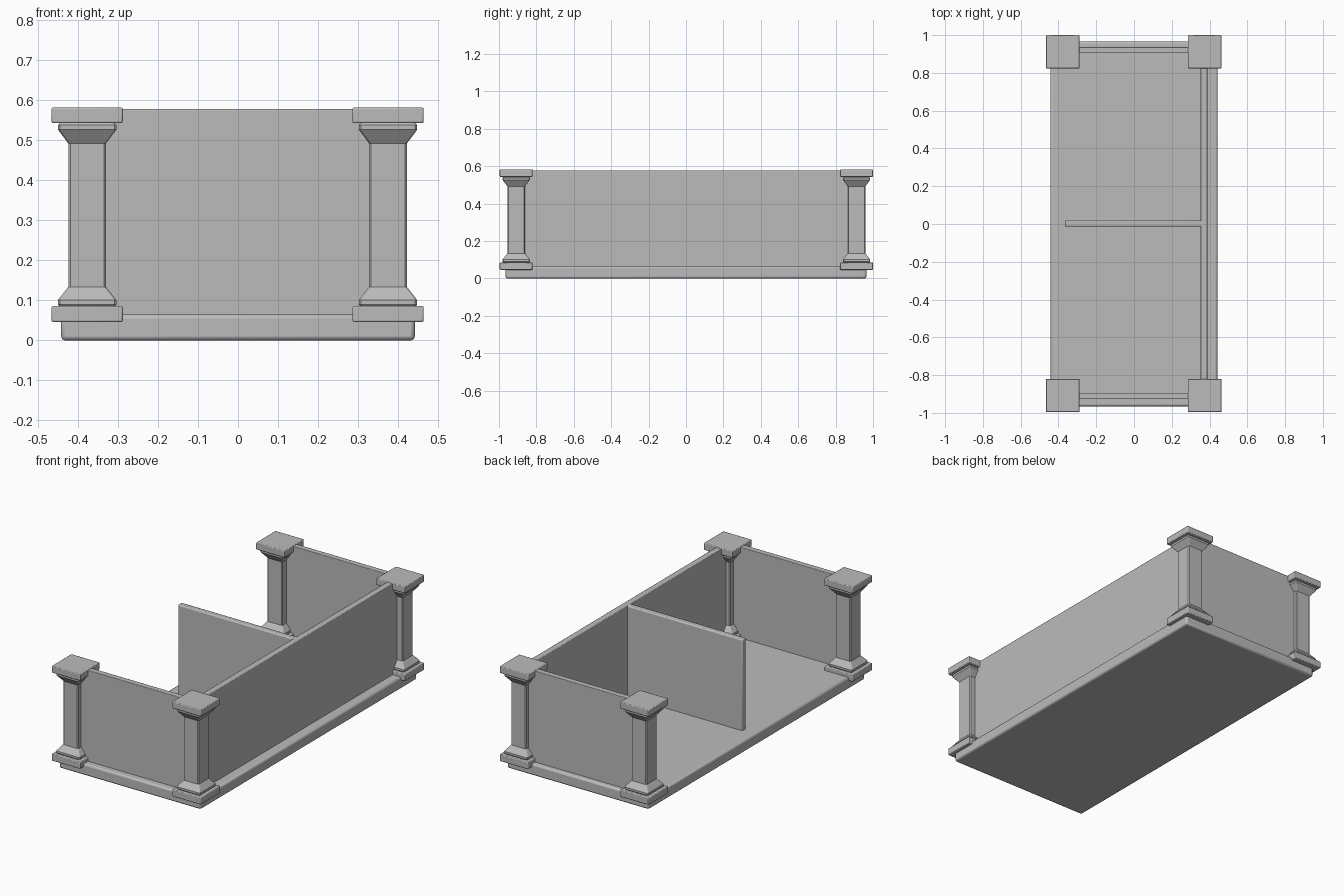
import bpy
import bmesh
from math import radians

cube = bpy.data.objects.get("Cube")
if cube:
    bpy.data.objects.remove(cube, do_unlink=True)

grey = bpy.data.materials.new("plain grey")
grey.use_nodes = True
grey.diffuse_color = (0.5, 0.5, 0.5, 1)
grey.node_tree.nodes["Principled BSDF"].inputs["Base Color"].default_value = (0.5, 0.5, 0.5, 1)


def finish(name, bm, bevel=0.0, segments=2):
    """Turn a bmesh into a named object with softened edges."""
    bmesh.ops.recalc_face_normals(bm, faces=bm.faces)
    mesh = bpy.data.meshes.new(name)
    bm.to_mesh(mesh)
    bm.free()
    mesh.materials.append(grey)
    obj = bpy.data.objects.new(name, mesh)
    bpy.context.collection.objects.link(obj)
    if bevel:
        mod = obj.modifiers.new("soft edges", "BEVEL")
        mod.width = bevel
        mod.segments = segments
        mod.limit_method = "ANGLE"
        mod.angle_limit = radians(30)
    bpy.ops.object.select_all(action="DESELECT")
    obj.select_set(True)
    bpy.context.view_layer.objects.active = obj
    bpy.ops.object.shade_smooth_by_angle(angle=radians(30))
    return obj


def box(name, x, y, z, bevel, segments=2):
    """Box between (low, high) pairs on each axis."""
    bm = bmesh.new()
    bmesh.ops.create_cube(bm, size=1)
    for v in bm.verts:
        v.co = [pair[0] if c < 0 else pair[1] for c, pair in zip(v.co, (x, y, z))]
    return finish(name, bm, bevel, segments)


def shaft(name, cx, cy, profile, cut):
    """Square shaft with chamfered corners, lofted from (half width, height) pairs."""
    bm = bmesh.new()
    rings = []
    for h, z in profile:
        a = h - cut
        ring = [(h, -a), (h, a), (a, h), (-a, h), (-h, a), (-h, -a), (-a, -h), (a, -h)]
        rings.append([bm.verts.new((cx + px, cy + py, z)) for px, py in ring])
    for low, high in zip(rings, rings[1:]):
        for i in range(len(low)):
            j = (i + 1) % len(low)
            bm.faces.new((low[i], low[j], high[j], high[i]))
    bm.faces.new(rings[0])
    bm.faces.new(rings[-1])
    return finish(name, bm)


# Floor slab
box("floor_slab", (-0.442, 0.442), (-0.965, 0.965), (0, 0.065), 0.01)

# Long wall, end walls and middle divider
TOP = 0.578
box("long_wall", (0.352, 0.388), (-0.91, 0.91), (0.05, TOP), 0.003)
box("rear_end_wall", (-0.378, 0.374), (0.904, 0.937), (0.05, TOP), 0.003)
box("front_end_wall", (-0.378, 0.374), (-0.927, -0.894), (0.05, TOP), 0.003)
box("divider", (-0.366, 0.36), (-0.014, 0.021), (0.06, TOP), 0.006)

# Corner posts: square foot, flared shaft, square cap
FLARE = [(0.066, 0.08), (0.073, 0.09), (0.073, 0.101), (0.047, 0.134),
         (0.047, 0.492), (0.073, 0.527), (0.073, 0.538), (0.066, 0.546)]
for side, cx in (("right", -0.377), ("left", 0.375)):
    for end, cy in (("front", -0.908), ("rear", 0.912)):
        label = end + "_" + side
        xs, ys = (cx - 0.089, cx + 0.089), (cy - 0.088, cy + 0.088)
        box(label + "_post_foot", xs, ys, (0.046, 0.086), 0.004)
        shaft(label + "_post_shaft", cx, cy, FLARE, 0.005)
        box(label + "_post_cap", xs, ys, (0.543, 0.582), 0.004)
